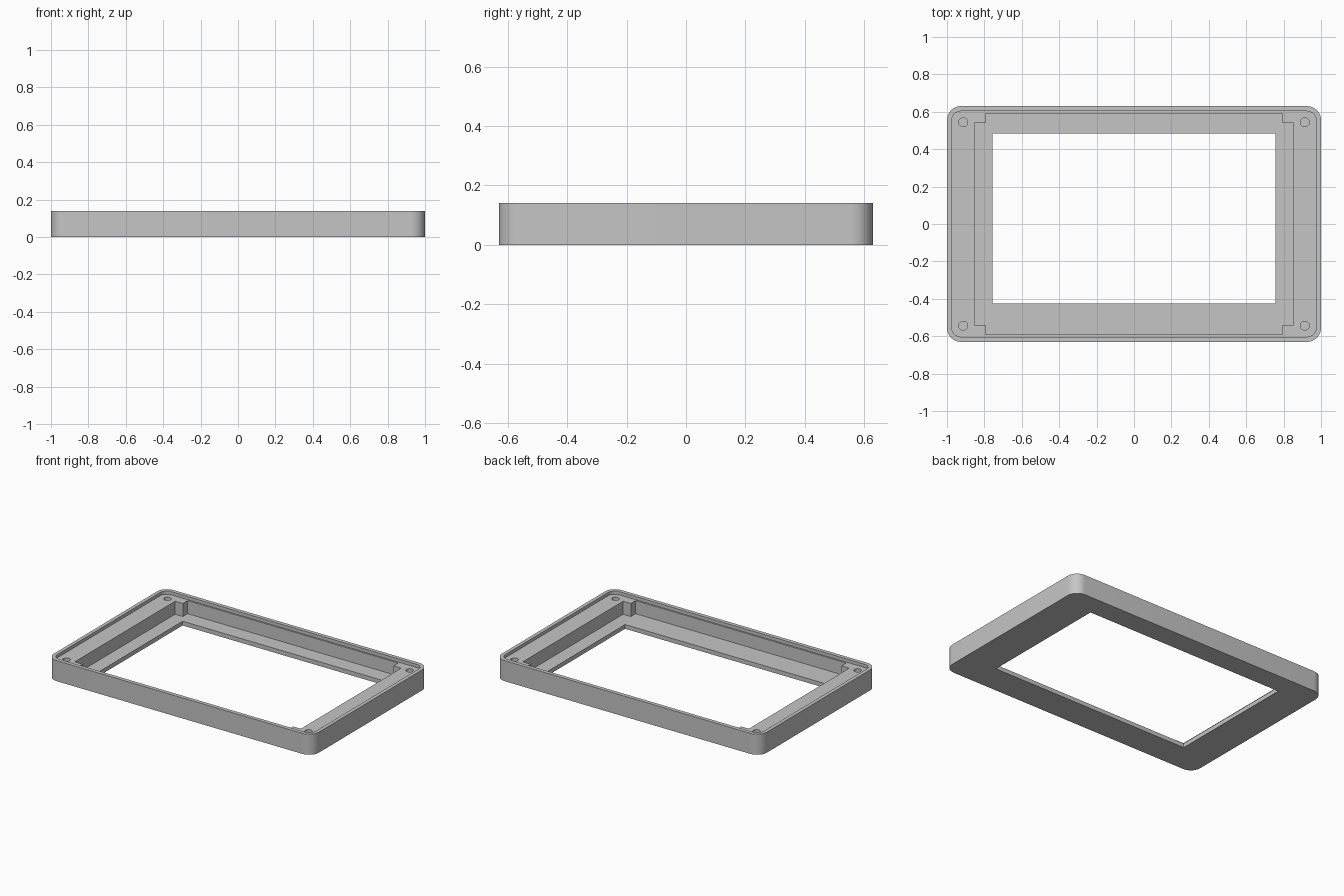
import bpy, bmesh, math

cube = bpy.data.objects.get("Cube")
if cube:
    bpy.data.objects.remove(cube, do_unlink=True)

grey = bpy.data.materials.new("light_grey")
grey.use_nodes = True
colour = (0.56, 0.56, 0.56, 1)
grey.diffuse_color = colour
grey.node_tree.nodes["Principled BSDF"].inputs["Base Color"].default_value = colour


def prism(name, outline, z0, z1):
    """Extrude a counter-clockwise plan outline from z0 to z1."""
    bm = bmesh.new()
    base = bm.faces.new([bm.verts.new((x, y, z0)) for x, y in outline])
    top = bmesh.ops.extrude_face_region(bm, geom=[base])["geom"]
    verts = [v for v in top if isinstance(v, bmesh.types.BMVert)]
    bmesh.ops.translate(bm, verts=verts, vec=(0, 0, z1 - z0))
    bmesh.ops.recalc_face_normals(bm, faces=bm.faces)
    mesh = bpy.data.meshes.new(name)
    bm.to_mesh(mesh)
    bm.free()
    mesh.materials.append(grey)
    obj = bpy.data.objects.new(name, mesh)
    bpy.context.collection.objects.link(obj)
    return obj


def arc(cx, cy, r, start, sweep, steps):
    return [(cx + r * math.cos(start + sweep * i / steps),
             cy + r * math.sin(start + sweep * i / steps)) for i in range(steps + 1)]


def rounded(hx, hy, r, steps=12):
    points = []
    for k, (sx, sy) in enumerate([(1, 1), (-1, 1), (-1, -1), (1, -1)]):
        points += arc(sx * (hx - r), sy * (hy - r), r, k * math.pi / 2, math.pi / 2, steps)
    return points


def cut(target, cutter):
    mod = target.modifiers.new("cut", "BOOLEAN")
    mod.operation = "DIFFERENCE"
    mod.solver = "EXACT"
    mod.object = cutter
    bpy.context.view_layer.objects.active = target
    bpy.ops.object.modifier_apply(modifier=mod.name)
    bpy.data.objects.remove(cutter, do_unlink=True)


HEIGHT, SHELF, FLOOR = 0.14, 0.118, 0.029

# Outer bezel body with rounded vertical corners
bezel = prism("bezel_frame", rounded(1, 0.63, 0.075), 0, HEIGHT)

# Shallow recess that leaves the thin rim
cut(bezel, prism("rim_recess", rounded(0.975, 0.603, 0.05), SHELF, 0.3))

# Deep pocket, notched at its four corners
wx, nx, wy, ny = 0.853, 0.795, 0.541, 0.592
pocket = [(wx, -wy), (wx, wy), (nx, wy), (nx, ny), (-nx, ny), (-nx, wy),
          (-wx, wy), (-wx, -wy), (-nx, -wy), (-nx, -ny), (nx, -ny), (nx, -wy)]
cut(bezel, prism("pocket", pocket, FLOOR, 0.3))

# Screen opening through the floor, set slightly towards the back
opening = [(-0.757, -0.425), (0.757, -0.425), (0.757, 0.484), (-0.757, 0.484)]
cut(bezel, prism("opening", opening, -0.1, 0.3))

# Blind screw holes in the corners
for sx in (-1, 1):
    for sy in (-1, 1):
        circle = arc(sx * 0.913, sy * 0.544, 0.024, 0, math.tau, 24)[:-1]
        cut(bezel, prism("screw_hole", circle, FLOOR, 0.3))

bpy.ops.object.select_all(action="DESELECT")
bezel.select_set(True)
bpy.context.view_layer.objects.active = bezel
bpy.ops.object.shade_smooth_by_angle(angle=math.radians(30))
